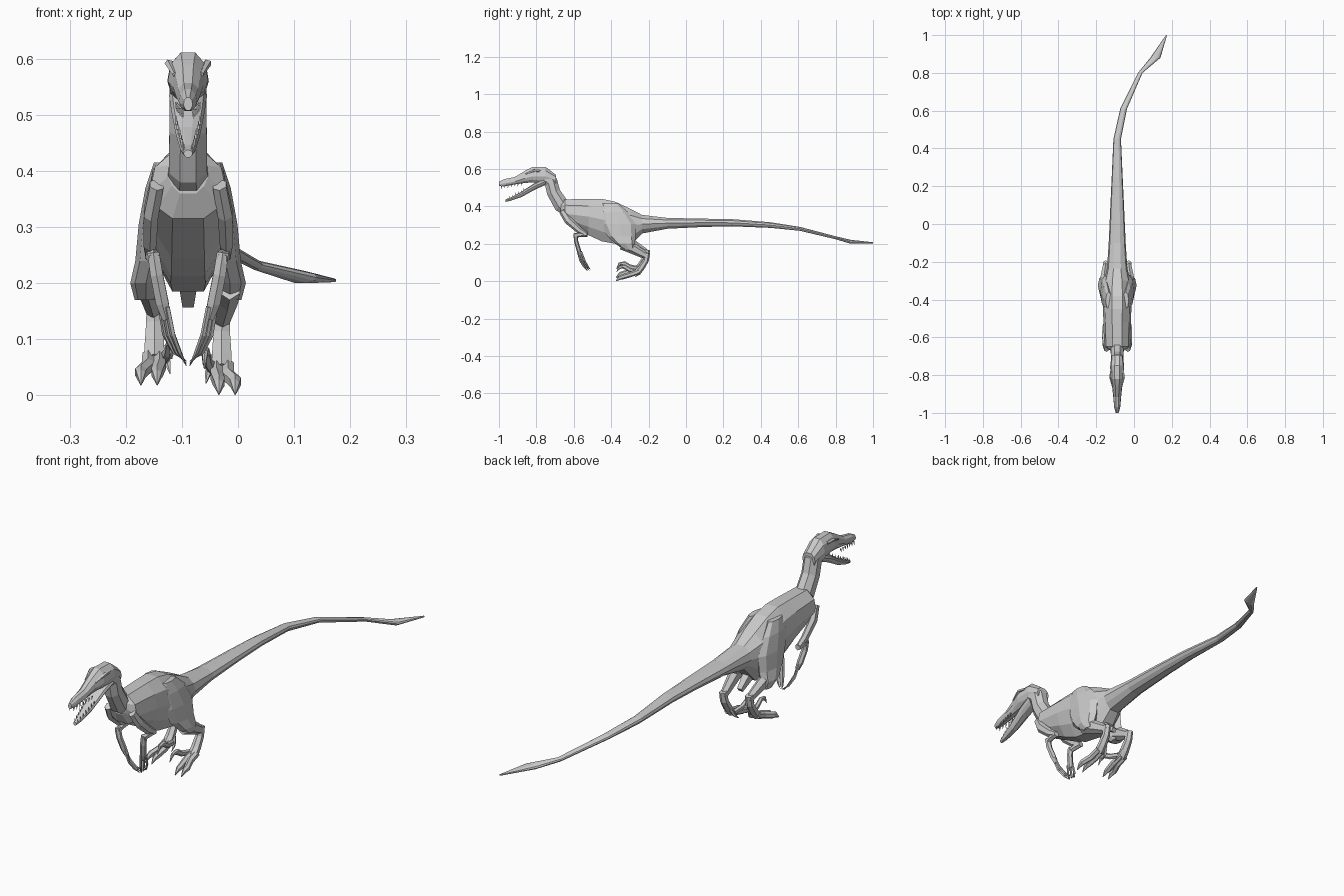
import bpy, bmesh, math
from mathutils import Vector

CX = -0.089  # body centre line


def loft(name, rings):
    """Skin a list of equal-length point rings and cap both ends."""
    bm = bmesh.new()
    vs = [[bm.verts.new(p) for p in r] for r in rings]
    n = len(rings[0])
    for a, b in zip(vs, vs[1:]):
        for i in range(n):
            j = (i + 1) % n
            bm.faces.new((a[i], a[j], b[j], b[i]))
    bm.faces.new(vs[0])
    bm.faces.new(vs[-1])
    bmesh.ops.recalc_face_normals(bm, faces=bm.faces[:])
    me = bpy.data.meshes.new(name)
    bm.to_mesh(me)
    bm.free()
    ob = bpy.data.objects.new(name, me)
    bpy.context.collection.objects.link(ob)
    return ob


def hull(name, rows):
    """Rows: y, x, top, bottom, half width, height of widest point."""
    rings = []
    for y, x, zt, zb, w, zm in rows:
        half = [(.36, zt), (.86, zm + .6 * (zt - zm)), (1, zm),
                (.8, zm + .55 * (zb - zm)), (.4, zb)]
        rings.append([(x + w * k, y, z) for k, z in half] +
                     [(x - w * k, y, z) for k, z in reversed(half)])
    return loft(name, rings)


def limb(name, pts, side=1, n=6, dz=0, dy=0):
    """Points: sideways offset, y, z, half width, half depth."""
    c = [Vector((CX + side * p[0], p[1] + dy, p[2] + dz)) for p in pts]
    rings = []
    for i, p in enumerate(pts):
        t = (c[min(i + 1, len(c) - 1)] - c[max(i - 1, 0)]).normalized()
        s = (Vector((1, 0, 0)) - t * t.x).normalized()
        u = t.cross(s)
        rings.append([c[i] + s * p[3] * math.cos(a) + u * p[4] * math.sin(a)
                      for a in [2 * math.pi * (k + .5) / n for k in range(n)]])
    return loft(name, rings)


# Torso and tail in one skin, ending in a flat tail fin
hull("torso_and_tail", [
    (-.67, CX, .425, .36, .036, .39), (-.648, CX, .437, .315, .069, .36),
    (-.52, CX, .44, .245, .073, .345), (-.45, CX, .44, .213, .075, .33),
    (-.38, CX, .425, .2, .078, .31), (-.3, CX, .388, .185, .07, .3),
    (-.235, CX, .354, .255, .054, .305), (-.1, CX, .338, .28, .045, .31),
    (.1, CX, .334, .29, .036, .313), (.25, CX, .331, .293, .029, .312),
    (.45, CX, .315, .285, .02, .3), (.61, -.055, .29, .269, .018, .28),
    (.8, .033, .24, .224, .012, .232), (.88, .113, .221, .2, .027, .21),
    (1.0, .172, .208, .202, .003, .205)])

# Pelvic bone under the hips
limb("pelvis_tip", [(0, -.31, .22, .025, .03), (0, -.235, .163, .014, .012)], n=4)

# Neck
limb("neck", [(0, -.62, .385, .045, .045), (0, -.668, .408, .037, .044),
              (0, -.708, .475, .036, .039), (0, -.722, .53, .036, .04),
              (0, -.77, .568, .034, .036)], n=8)

# Skull and lower jaw
hull("skull", [
    (-.695, CX, .568, .5, .03, .54), (-.75, CX, .61, .515, .037, .56),
    (-.82, CX, .611, .528, .036, .56), (-.86, CX, .59, .525, .027, .55),
    (-.915, CX, .557, .517, .021, .532), (-.97, CX, .546, .507, .016, .522),
    (-1.0, CX, .531, .508, .008, .518)])
hull("lower_jaw", [
    (-.75, CX, .555, .515, .034, .535), (-.81, CX, .525, .488, .03, .508),
    (-.88, CX, .478, .449, .022, .466), (-.94, CX, .446, .429, .014, .439),
    (-.965, CX, .437, .424, .008, .431)])


def tooth(side, off, y, z, h):
    limb("tooth", [(off, y, z, .003, .004), (off, y - .003, z + h, .0004, .0004)],
         side, 4)


for s in (1, -1):
    # Brow ridge and teeth
    limb("brow", [(.03, -.775, .588, .006, .007), (.034, -.81, .592, .008, .007),
                  (.024, -.86, .572, .004, .004)], s, 5)
    for i in range(7):
        f = i / 6
        tooth(s, .021 - .012 * f, -.88 - .105 * f, .522 - .012 * f, -.016)
        tooth(s, .021 - .014 * f, -.865 - .09 * f, .483 - .05 * f, .015)

    # Arm: upper arm along the ribs, forearm, drooping hand
    limb("upper_arm", [(.056, -.662, .375, .014, .018), (.066, -.63, .325, .015, .022),
                       (.068, -.57, .272, .013, .018),
                       (.066, -.532, .25, .011, .012)], s)
    limb("forearm", [(.066, -.528, .25, .012, .013), (.064, -.56, .25, .012, .014),
                     (.06, -.598, .243, .01, .011)], s)
    limb("hand", [(.062, -.59, .255, .012, .012), (.056, -.588, .215, .013, .011),
                  (.046, -.573, .165, .013, .012), (.038, -.565, .137, .009, .01)], s)
    for k in (-1, 0, 1):
        limb("finger", [(.043 + .006 * k, -.57 + .008 * k, .158, .005, .006),
                        (.034 + .007 * k, -.553 + .012 * k, .108, .005, .005),
                        (.02 + .005 * k, -.535 + .01 * k, .077, .004, .005),
                        (.003, -.517 + .007 * k, .057 + .004 * k, .0006, .0006)], s, 5)

    # The leg on the -x side is lifted slightly
    lift = dict(side=s, dz=0 if s > 0 else .017)

    # Thigh: stacked horizontal rings from hip to knee
    rings = []
    for z, y, hy, x, hx in [(.415, -.405, .045, .045, .016), (.37, -.385, .075, .056, .02),
                            (.305, -.36, .092, .062, .026), (.24, -.345, .075, .066, .028),
                            (.2, -.325, .052, .075, .028), (.17, -.305, .03, .075, .02)]:
        rings.append([(CX + s * (x + hx * math.cos(a)), y + hy * math.sin(a), z)
                      for a in [math.pi * k / 4 for k in range(8)]])
    loft("thigh", rings)

    # Shin and upright foot bone
    limb("shin", [(.074, -.345, .195, .022, .026), (.07, -.29, .178, .022, .03),
                  (.062, -.225, .142, .016, .021), (.06, -.205, .128, .014, .014)], **lift)
    limb("foot_bone", [(.061, -.208, .15, .015, .016), (.06, -.215, .11, .017, .016),
                       (.06, -.24, .07, .02, .017), (.06, -.262, .045, .021, .018)], **lift)
    # Two walking toes with claws
    for x0, x1 in ((.071, .084), (.051, .055)):
        limb("toe", [(x0, -.25, .052, .012, .015), (x0, -.295, .036, .013, .014),
                     (x1, -.335, .024, .012, .014), (x1, -.352, .019, .009, .012),
                     (x1, -.374, .002, .001, .002)], **lift)
    # Raised sickle claw and small rear toe
    limb("sickle_claw", [(.042, -.255, .05, .009, .013), (.034, -.3, .06, .009, .012),
                         (.031, -.33, .078, .008, .012), (.03, -.355, .075, .006, .009),
                         (.029, -.372, .048, .001, .001)], **lift)
    limb("rear_toe", [(.045, -.235, .07, .007, .008), (.036, -.25, .04, .006, .007),
                      (.032, -.272, .022, .001, .001)], n=5, **lift)
